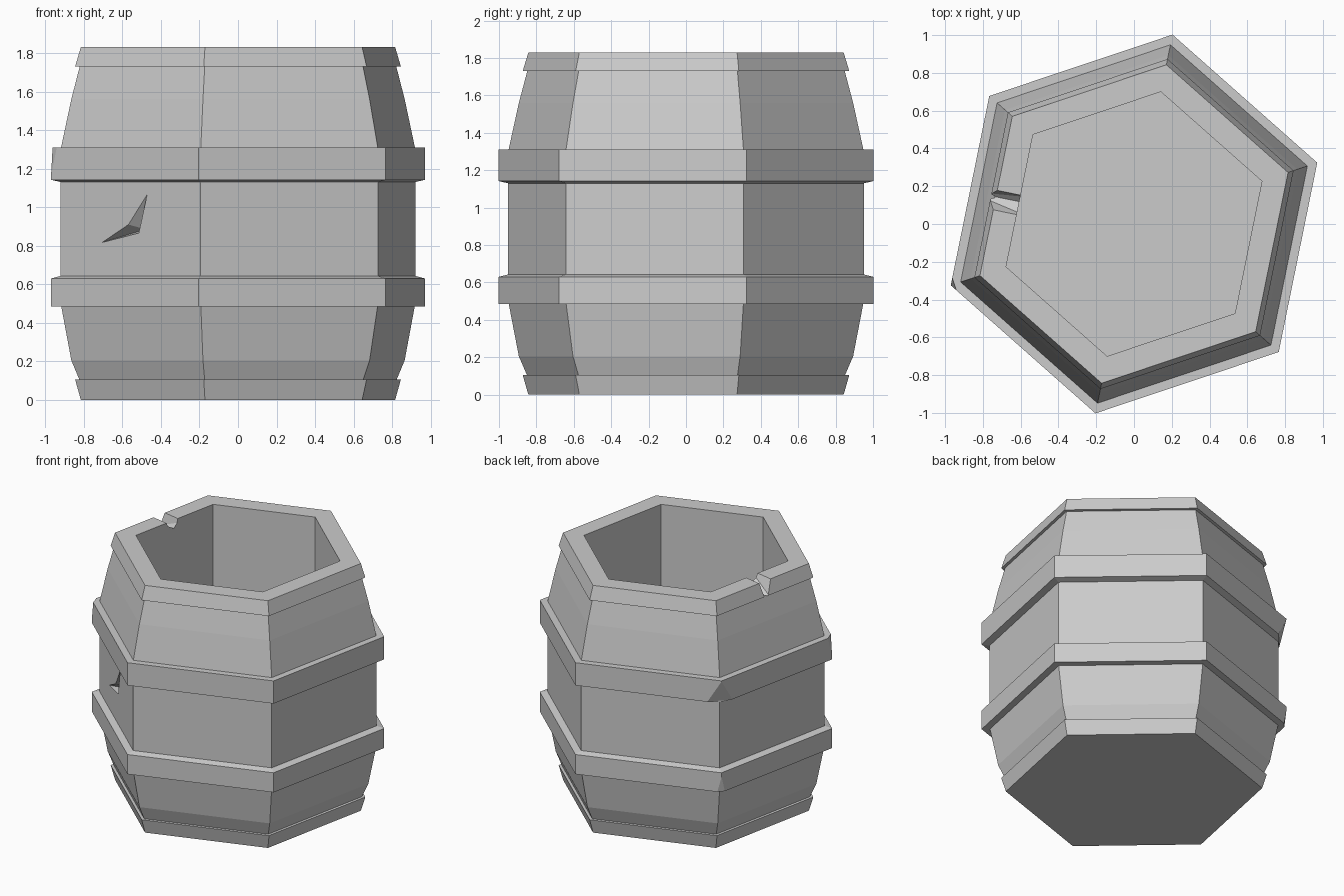
import bpy, bmesh
from math import sin, cos, radians
from mathutils import Vector

if "Cube" in bpy.data.objects:
    bpy.data.objects.remove(bpy.data.objects["Cube"])

SIDES, START = 6, 18.5   # six-sided barrel, turned slightly


def new_object(name, bm):
    bmesh.ops.recalc_face_normals(bm, faces=bm.faces)
    mesh = bpy.data.meshes.new(name)
    bm.to_mesh(mesh)
    bm.free()
    obj = bpy.data.objects.new(name, mesh)
    bpy.context.collection.objects.link(obj)
    return obj


def polar(r, angle, z):
    a = radians(angle)
    return Vector((r * cos(a), r * sin(a), z))


def on_face(normal_angle, out, along, z):
    return polar(out, normal_angle, z) + polar(along, normal_angle + 90, 0)


def lathe(name, profile, ring=False):
    """Turn a (radius, z) profile in six steps; cap the ends unless it is a ring."""
    bm = bmesh.new()
    loops = [[bm.verts.new(polar(r, START + i * 360 / SIDES, z)) for i in range(SIDES)]
             for r, z in profile]
    pairs = list(zip(loops, loops[1:]))
    if ring:
        pairs.append((loops[-1], loops[0]))
    else:
        bm.faces.new(loops[0])
        bm.faces.new(loops[-1])
    for a, b in pairs:
        for i in range(SIDES):
            j = (i + 1) % SIDES
            bm.faces.new((a[i], a[j], b[j], b[i]))
    return new_object(name, bm)


def carve(target, bm):
    cutter = new_object("cutter", bm)
    cutter.hide_render = True
    mod = target.modifiers.new("carve", 'BOOLEAN')
    mod.operation, mod.solver, mod.object = 'DIFFERENCE', 'EXACT', cutter
    bpy.context.view_layer.objects.active = target
    bpy.ops.object.modifier_apply(modifier=mod.name)
    bpy.data.objects.remove(cutter)


def hull(points):
    bm = bmesh.new()
    for p in points:
        bm.verts.new(p)
    res = bmesh.ops.convex_hull(bm, input=bm.verts)
    loose = [v for v in bm.verts if not v.link_faces]
    bmesh.ops.delete(bm, geom=loose, context='VERTS')
    return bm


def chip(hoop, angle, z_apex, z_base, size, r=1.023):
    """Knock a triangular chip off a hoop corner, widest at z_base."""
    beyond = z_base + (0.08 if z_base > z_apex else -0.08)
    corner = polar(r, angle, 0)
    pts = [polar(r, angle, z_apex), polar(r * 1.3, angle, z_apex), polar(r * 1.3, angle, beyond)]
    for turn in (-120, 120):
        edge = corner + polar(size, angle + turn, 0)
        pts += [edge + Vector((0, 0, z)) for z in (z_base, beyond)]
    carve(hoop, hull(pts))


# Staved body with flared end rims and a hollow inside
body = lathe("barrel_body", [
    (0.86, 0), (0.891, 0.105), (0.868, 0.105), (0.912, 0.205), (0.968, 0.49), (0.97, 0.64),
    (0.97, 1.13), (0.968, 1.31), (0.912, 1.56), (0.866, 1.73), (0.891, 1.73), (0.86, 1.83),
    (0.714, 1.83), (0.714, 0.12)])

# Two hoops
lower_hoop = lathe("lower_hoop", [
    (0.94, 0.485), (1.023, 0.485), (1.023, 0.63), (0.969, 0.643), (0.94, 0.643)], ring=True)
upper_hoop = lathe("upper_hoop", [
    (0.94, 1.13), (0.969, 1.13), (1.023, 1.142), (1.023, 1.31), (0.94, 1.31)], ring=True)

# Notch across the rim
notch = []
for out, bottom in ((0.55, 1.79), (0.9, 1.68)):
    for along, z in ((-0.03, 1.9), (0.075, 1.9), (-0.03, 1.83), (0.075, 1.83), (0.005, bottom)):
        notch.append(on_face(168.5, out, along, z))
carve(body, hull(notch))

# Gouge in the front stave
bm = bmesh.new()
rim = [bm.verts.new(on_face(228.5, 0.842, a, z))
       for a, z in ((0.116, 1.07), (-0.017, 0.91), (-0.204, 0.815), (0.056, 0.865))]
tip = bm.verts.new(on_face(228.5, 0.76, 0.032, 0.885))
bm.faces.new((rim[0], rim[1], rim[3]))
bm.faces.new((rim[1], rim[2], rim[3]))
for i in range(4):
    bm.faces.new((rim[i], tip, rim[(i + 1) % 4]))
carve(body, bm)

# Chipped hoop corners
chip(upper_hoop, START + 120, 1.305, 1.142, 0.1)
chip(upper_hoop, START + 180, 1.16, 1.31, 0.04)
chip(lower_hoop, START + 120, 0.6, 0.485, 0.03)
